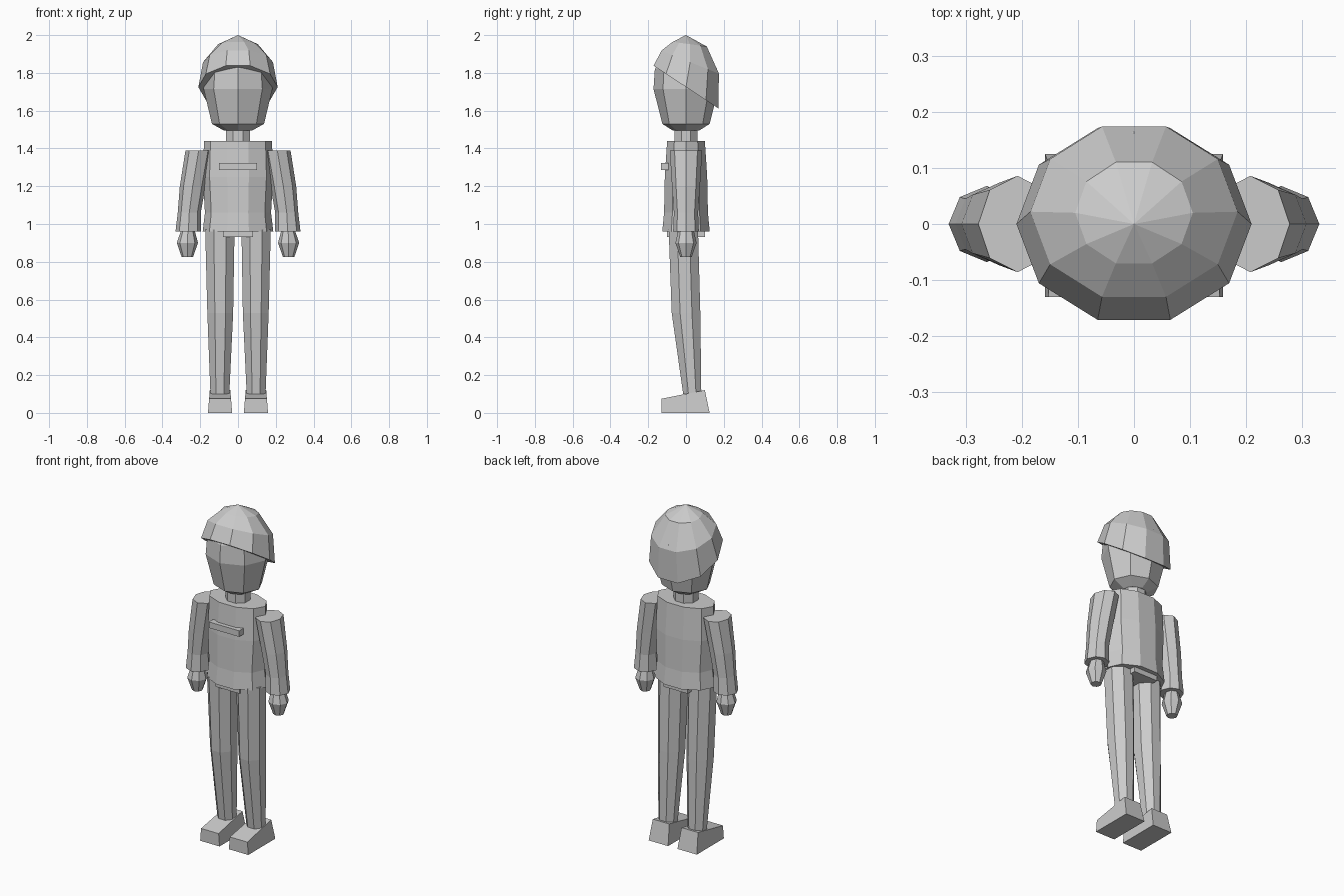
import bpy, bmesh, math

old = bpy.data.objects.get("Cube")
if old:
    bpy.data.objects.remove(old, do_unlink=True)

grey = bpy.data.materials.new("plain grey")
grey.use_nodes = True
colour = (0.6, 0.6, 0.6, 1)
grey.diffuse_color = colour
grey.node_tree.nodes["Principled BSDF"].inputs["Base Color"].default_value = colour


def finish(name, bm):
    bmesh.ops.recalc_face_normals(bm, faces=bm.faces)
    mesh = bpy.data.meshes.new(name)
    bm.to_mesh(mesh)
    bm.free()
    mesh.materials.append(grey)
    obj = bpy.data.objects.new(name, mesh)
    bpy.context.collection.objects.link(obj)
    return obj


def loft(name, rings, sides, turn=0, apex=None):
    """Skin elliptical rings (x, y, z, radius x, radius y, optional slope along y)."""
    bm = bmesh.new()
    loops = []
    for x, y, z, rx, ry, *slope in rings:
        loop = []
        for i in range(sides):
            a = math.tau * (i + turn) / sides
            dy = ry * math.sin(a)
            dz = dy * slope[0] if slope else 0
            loop.append(bm.verts.new((x + rx * math.cos(a), y + dy, z + dz)))
        loops.append(loop)
    for low, high in zip(loops, loops[1:]):
        for i in range(sides):
            j = (i + 1) % sides
            bm.faces.new((low[i], low[j], high[j], high[i]))
    bm.faces.new(loops[0][::-1])
    if apex:
        tip = bm.verts.new(apex)
        for i in range(sides):
            bm.faces.new((loops[-1][i], loops[-1][(i + 1) % sides], tip))
    else:
        bm.faces.new(loops[-1])
    return finish(name, bm)


def box(name, centre, size):
    bm = bmesh.new()
    bmesh.ops.create_cube(bm, size=1)
    for v in bm.verts:
        v.co = [c + s * p for c, s, p in zip(centre, size, v.co)]
    return finish(name, bm)


def shoe(name, side):
    # Wedge: side profile swept across, slightly narrower on top
    bm = bmesh.new()
    profile = [(-0.13, 0), (0.125, 0), (0.1, 0.12), (-0.13, 0.075)]
    ends = []
    for s in (-1, 1):
        ends.append([bm.verts.new((side * 0.095 + s * (0.064 - 0.08 * z), y, z))
                     for y, z in profile])
    for i in range(4):
        j = (i + 1) % 4
        bm.faces.new((ends[0][i], ends[0][j], ends[1][j], ends[1][i]))
    for end in ends:
        bm.faces.new(end)
    return finish(name, bm)


# Head, neck and slanted cap
loft("head", [(0, 0, 1.495, 0.075, 0.07), (0, 0, 1.53, 0.138, 0.125),
              (0, 0, 1.715, 0.182, 0.172), (0, 0, 1.82, 0.172, 0.165),
              (0, 0, 1.9, 0.12, 0.115)], 8)
loft("neck", [(0, 0, 1.4, 0.07, 0.065), (0, 0, 1.51, 0.07, 0.065)], 8, 0.5)
loft("cap", [(0, 0, 1.725, 0.21, 0.18, -0.66),
             (0, 0.022, 1.857, 0.185, 0.16, -0.4),
             (0, 0.02, 1.952, 0.105, 0.095, -0.14)], 10, apex=(0, 0, 2))

# Jacket body, chest strip and hips
loft("jacket", [(0, 0, 0.96, 0.187, 0.132), (0, 0, 1.06, 0.175, 0.122),
                (0, 0, 1.25, 0.186, 0.118), (0, 0, 1.44, 0.18, 0.105)], 10)
box("chest_strip", (0, -0.112, 1.305), (0.2, 0.04, 0.036))
box("hips", (0, 0, 0.965), (0.16, 0.2, 0.07))

# Limbs on both sides
for side, word in ((1, "left"), (-1, "right")):
    loft(word + "_sleeve", [(side * 0.263, 0, 0.96, 0.068, 0.068),
                            (side * 0.258, 0, 1.06, 0.061, 0.064),
                            (side * 0.24, 0, 1.2, 0.068, 0.074),
                            (side * 0.208, 0, 1.39, 0.07, 0.086)], 8)
    loft(word + "_hand", [(side * 0.268, 0, 0.825, 0.03, 0.03),
                          (side * 0.268, 0, 0.9, 0.056, 0.056),
                          (side * 0.265, 0, 0.97, 0.035, 0.04)], 8)
    loft(word + "_leg", [(side * 0.096, 0.033, 0.1, 0.054, 0.052),
                         (side * 0.094, 0, 0.53, 0.074, 0.082),
                         (side * 0.096, -0.014, 0.97, 0.084, 0.084)], 8, 0.5)
    shoe(word + "_shoe", side)
